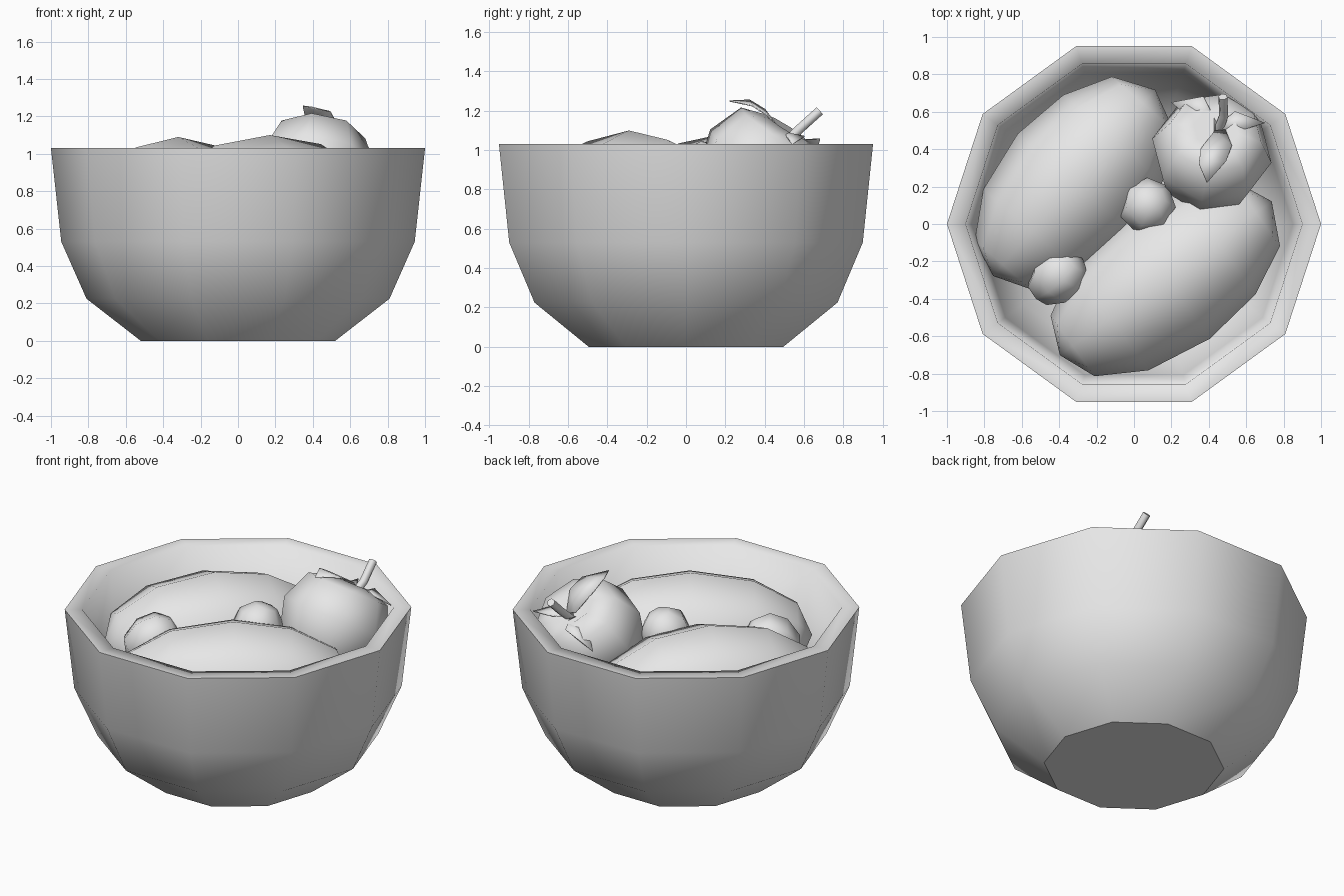
import bpy, bmesh, math
from mathutils import Vector

cube = bpy.data.objects.get("Cube")
if cube:
    bpy.data.objects.remove(cube, do_unlink=True)

grey = bpy.data.materials.new("plain_grey")
grey.use_nodes = True
COLOUR = (0.8, 0.8, 0.8, 1)
grey.diffuse_color = COLOUR
grey.node_tree.nodes["Principled BSDF"].inputs["Base Color"].default_value = COLOUR


def finish(name, bm, recalc=True):
    """Turn a bmesh into a smooth-shaded object."""
    if recalc:
        bmesh.ops.recalc_face_normals(bm, faces=bm.faces)
    for f in bm.faces:
        f.smooth = True
    mesh = bpy.data.meshes.new(name)
    bm.to_mesh(mesh)
    bm.free()
    mesh.materials.append(grey)
    obj = bpy.data.objects.new(name, mesh)
    bpy.context.collection.objects.link(obj)
    return obj


def lathe(profile, sides, turn=0.0):
    """Revolve (radius, height) points around z; open ends are capped."""
    bm = bmesh.new()
    rings = []
    for r, h in profile:
        if r == 0:
            rings.append([bm.verts.new((0, 0, h))] * sides)
            continue
        angles = [turn + math.tau * i / sides for i in range(sides)]
        rings.append([bm.verts.new((r * math.cos(a), r * math.sin(a), h)) for a in angles])
    for low, high in zip(rings, rings[1:]):
        for i in range(sides):
            j = (i + 1) % sides
            bm.faces.new(list(dict.fromkeys((low[i], low[j], high[j], high[i]))))
    for ring in (rings[0], rings[-1]):
        if len(set(ring)) > 2:
            bm.faces.new(ring)
    return bm


def place(obj, centre, axis):
    """Stand the object's z axis along the given direction."""
    obj.location = centre
    obj.rotation_euler = Vector(axis).to_track_quat('Z', 'Y').to_euler()


# Bowl: thick ten-sided shell with a flat rim
bowl_profile = [(0.52, 0), (0.81, 0.225), (0.945, 0.53), (1, 1.03),
                (0.9, 1.03), (0.85, 0.56), (0.73, 0.3), (0.48, 0.1)]
bm = lathe(bowl_profile, 10)
for e in bm.edges:
    a, b = (v.co for v in e.verts)
    base = max(a.z, b.z) < 0.01
    lip = min(a.xy.length, b.xy.length) > 0.99
    e.smooth = not (base or lip)
finish("bowl", bm)

# Two large oblong fruits lying on their sides
oblong = [(0, -1), (0.5, -0.88), (0.86, -0.52), (1, 0), (0.88, 0.48), (0.55, 0.85), (0, 1)]
for name, centre, angle, length, width, depth in (
        ("front_oblong_fruit", (0.17, -0.29, 0.7), 36, 0.7, 0.4, 0.4),
        ("back_oblong_fruit", (-0.32, 0.22, 0.69), 49, 0.66, 0.4, 0.4)):
    fruit = finish(name, lathe([(r, h) for r, h in oblong], 8))
    fruit.scale = (depth, width, length)
    fruit.rotation_euler = (0, math.pi / 2, math.radians(angle))
    fruit.location = centre

# Round fruit with a dimple, tipped towards the back
round_profile = [(0, -0.24), (0.14, -0.28), (0.27, -0.14), (0.325, 0.06),
                 (0.25, 0.24), (0.12, 0.28), (0, 0.2)]
place(finish("round_fruit", lathe(round_profile, 8)), (0.41, 0.36, 0.88), (0.1, 0.5, 0.8))

# Small berries
berry = [(0, -0.17), (0.09, -0.14), (0.15, -0.03), (0.14, 0.08), (0.07, 0.15), (0, 0.16)]
place(finish("middle_berry", lathe(berry, 7)), (0.07, 0.09, 0.88), (0.2, 0.3, 0.9))
place(finish("side_berry", lathe(berry, 7)), (-0.41, -0.28, 0.83), (0.6, 0.5, 0.4))

# Stem: bent six-sided rod
path = bpy.data.curves.new("stem_path", 'CURVE')
path.dimensions = '3D'
path.bevel_depth = 0.025
path.bevel_resolution = 1
path.use_fill_caps = True
spline = path.splines.new('POLY')
points = [(0.44, 0.47, 1.0), (0.48, 0.58, 1.11), (0.475, 0.68, 1.2)]
spline.points.add(len(points) - 1)
for p, co in zip(spline.points, points):
    p.co = (*co, 1)
path.materials.append(grey)
bpy.context.collection.objects.link(bpy.data.objects.new("stem", path))


def leaf(name, centres, widths, side):
    """Thin bent blade following a centre line."""
    bm = bmesh.new()
    side = Vector(side).normalized()
    rows = []
    for c, w in zip(centres, widths):
        ends = (-w, w) if w else (0,)
        rows.append([bm.verts.new(Vector(c) + side * k) for k in ends])
    for a, b in zip(rows, rows[1:]):
        bm.faces.new(a + b[::-1])
    obj = finish(name, bm)
    thick = obj.modifiers.new("thickness", 'SOLIDIFY')
    thick.thickness = 0.006
    thick.offset = 0


# Leaves spreading from the stem
leaf("front_leaf", [(0.46, 0.5, 1.07), (0.44, 0.41, 1.19), (0.42, 0.33, 1.24), (0.39, 0.22, 1.25)],
     [0.03, 0.085, 0.075, 0], (1, 0.1, -0.2))
leaf("left_leaf", [(0.45, 0.5, 1.05), (0.55, 0.55, 1.08), (0.7, 0.54, 1.03)],
     [0.02, 0.055, 0], (-0.2, 1, -0.2))
leaf("right_leaf", [(0.44, 0.51, 1.05), (0.34, 0.62, 1.05), (0.2, 0.65, 0.95)],
     [0.02, 0.07, 0], (0.5, 1, 0.1))
